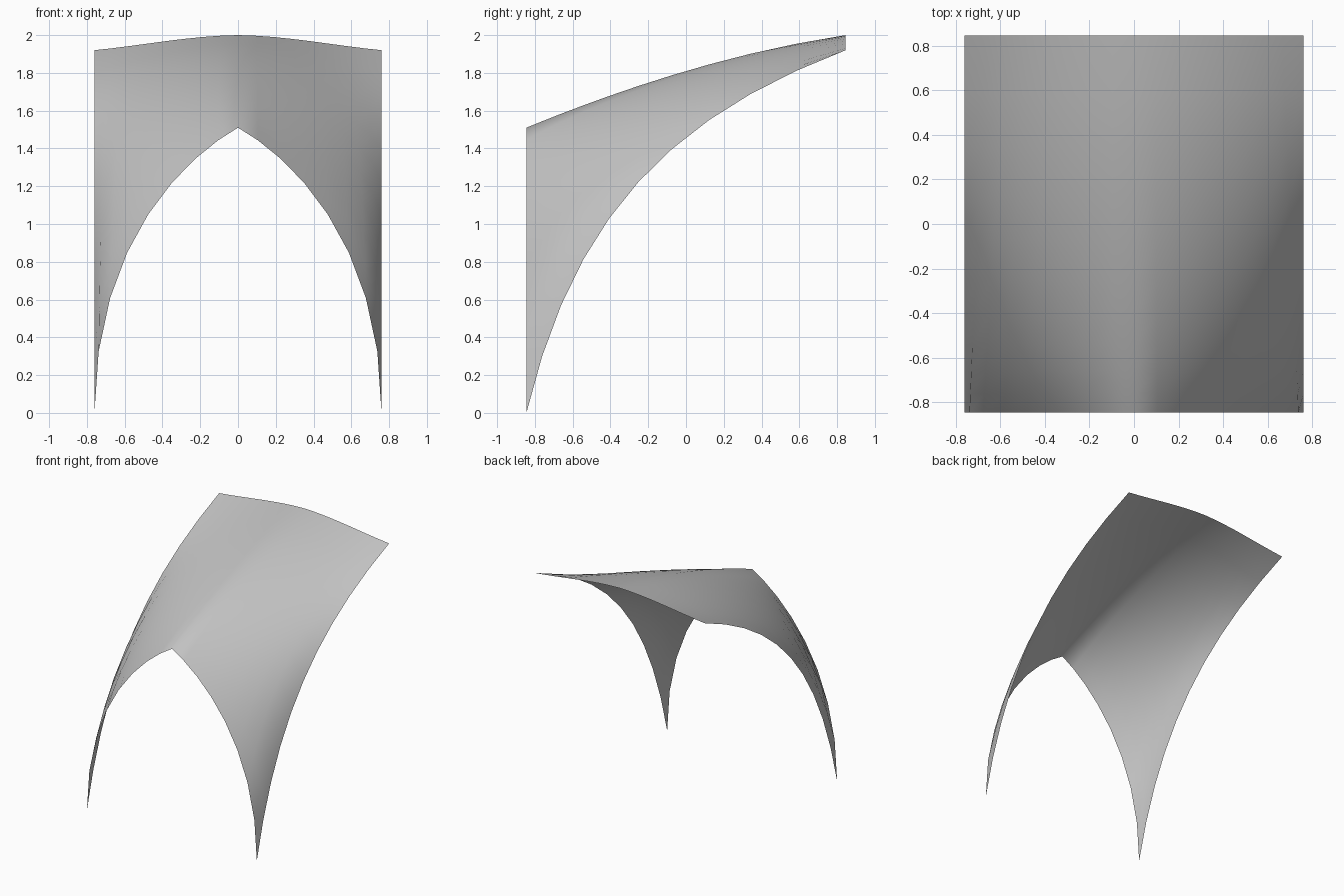
import bpy
import bmesh
from mathutils import Vector

cube = bpy.data.objects.get("Cube")
if cube:
    bpy.data.objects.remove(cube, do_unlink=True)

W, D = 0.76, 0.845      # half width and half depth
COLS, ROWS = 8, 10      # facets across one half, and front to back


def bezier(points):
    """Return a function giving the point at t on a cubic curve."""
    a, b, c, d = (Vector(p) for p in points)

    def at(t):
        s = 1 - t
        return a * s**3 + b * (3 * s * s * t) + c * (3 * s * t * t) + d * t**3
    return at


# Four edges of the left half of the vault
front = bezier([(0, -D, 1.51), (W / 3, -D, 1.37), (W, -D, 0.93), (W, -D, 0)])
back = bezier([(0, D, 2), (W / 3, D, 1.997), (W * 2 / 3, D, 1.945), (W, D, 1.92)])
ridge = bezier([(0, -D, 1.51), (0, -D / 3, 1.741), (0, D / 3, 1.915), (0, D, 2)])
side = bezier([(W, -D, 0), (W, -0.594, 1.054), (W, -0.073, 1.571), (W, D, 1.92)])


def fall(edge, u):
    """Share of an arch's full drop reached at u."""
    return (edge(0).z - edge(u).z) / (edge(0).z - edge(1).z)


def vault_point(u, v):
    """Arch section at one depth, hung between the ridge and the side edge."""
    foot = side(v)
    t = (foot.y + D) / (2 * D)
    crown = ridge(t)
    drop = fall(front, u) * (1 - t) + fall(back, u) * t
    x = front(u).lerp(back(u), t).x
    return Vector((x, foot.y, crown.z + (foot.z - crown.z) * drop))


# Thin vault sheet: left half mirrored onto the right, joined at the ridge
bm = bmesh.new()
grid = []
for j in range(ROWS + 1):
    row = []
    for i in range(-COLS, COLS + 1):
        p = vault_point(abs(i) / COLS, j / ROWS)
        if i < 0:
            p.x = -p.x
        row.append(bm.verts.new(p))
    grid.append(row)
for lower, upper in zip(grid, grid[1:]):
    for i in range(2 * COLS):
        face = bm.faces.new((lower[i], lower[i + 1], upper[i + 1], upper[i]))
        face.smooth = True

mesh = bpy.data.meshes.new("vault_canopy")
bm.to_mesh(mesh)
bm.free()
canopy = bpy.data.objects.new("vault_canopy", mesh)
bpy.context.collection.objects.link(canopy)

# Plain grey finish
grey = bpy.data.materials.new("light_grey")
grey.use_nodes = True
colour = (0.55, 0.55, 0.55, 1)
grey.diffuse_color = colour
grey.node_tree.nodes["Principled BSDF"].inputs["Base Color"].default_value = colour
mesh.materials.append(grey)
